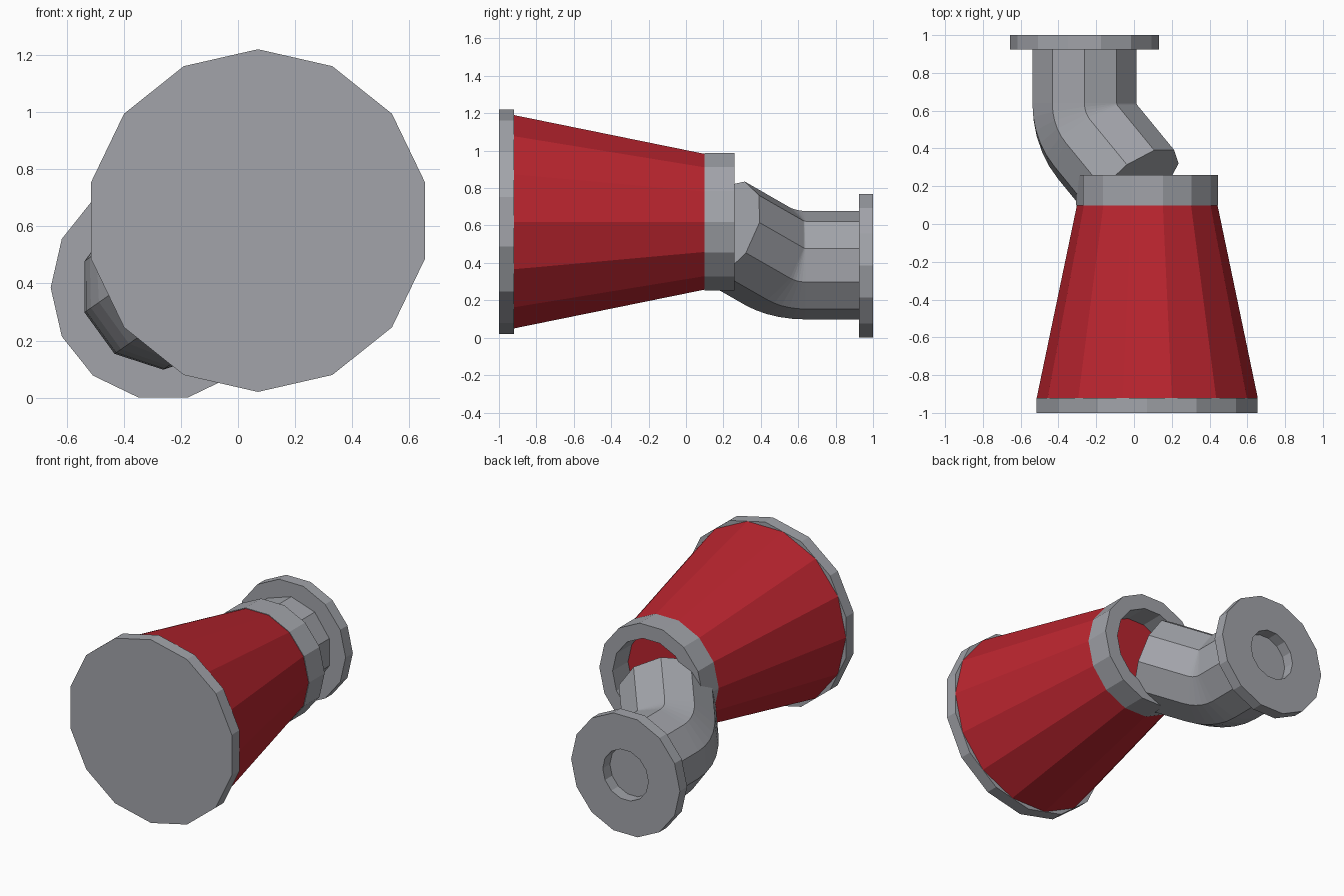
import bpy, bmesh, math
from mathutils import Vector

if "Cube" in bpy.data.objects:
    bpy.data.objects.remove(bpy.data.objects["Cube"])


def material(name, color):
    m = bpy.data.materials.new(name)
    m.diffuse_color = (*color, 1)
    m.use_nodes = True
    m.node_tree.nodes["Principled BSDF"].inputs["Base Color"].default_value = m.diffuse_color
    return m


GREY = material("steel grey", (0.36, 0.37, 0.40))
RED = material("signal red", (0.49, 0.018, 0.028))


def skin(name, rings, mat, closed=False):
    """Bridge successive rings of points; cap both ends or close the loop."""
    bm = bmesh.new()
    rows = [[bm.verts.new(p) for p in ring] for ring in rings]
    n = len(rows[0])
    pairs = list(zip(rows, rows[1:]))
    if closed:
        pairs.append((rows[-1], rows[0]))
    else:
        bm.faces.new(rows[0])
        bm.faces.new(rows[-1])
    for a, b in pairs:
        for i in range(n):
            j = (i + 1) % n
            bm.faces.new((a[i], a[j], b[j], b[i]))
    bmesh.ops.recalc_face_normals(bm, faces=bm.faces)
    me = bpy.data.meshes.new(name)
    bm.to_mesh(me)
    bm.free()
    me.materials.append(mat)
    ob = bpy.data.objects.new(name, me)
    bpy.context.collection.objects.link(ob)
    return ob


def lathe(name, cx, cz, profile, mat, start=0.0, closed=False, n=14):
    """Turn a (radius, y) profile around an axis parallel to y."""
    angles = [start + 2 * math.pi * i / n for i in range(n)]
    rings = [[(cx + r * math.cos(a), y, cz + r * math.sin(a)) for a in angles]
             for r, y in profile]
    return skin(name, rings, mat, closed)


# Body: solid end plate, red tapered shell, open collar
BX, BZ = 0.07, 0.62
lathe("end_plate", BX, BZ, [(0.60, -1.0), (0.60, -0.92)], GREY, start=math.pi / 2)
lathe("tapered_body", BX, BZ, [(0.585, -0.92), (0.372, 0.10)], RED)
lathe("collar", BX, BZ, [(0.376, 0.098), (0.376, 0.26), (0.28, 0.26), (0.28, 0.098)],
      GREY, closed=True)

# Back flange with a bore
PX, PZ = -0.262, 0.385
lathe("pipe_flange", PX, PZ, [(0.394, 0.925), (0.394, 1.0), (0.165, 1.0), (0.165, 0.925)],
      GREY, closed=True)

# Elbow pipe: straight run, 45 degree bend towards the collar, straight end
side = Vector((0.82, 0, 0.573)).normalized()   # bend direction
along = Vector((0, 1, 0))
cross = Vector((-side.z, 0, side.x))
BEND_Y, BEND_R, PIPE_R, END, SIDES = 0.64, 0.292, 0.29, 0.335, 10


def pipe_ring(center, turn):
    inner = side * math.cos(turn) + along * math.sin(turn)
    ring = []
    for i in range(SIDES):
        a = math.pi / 2 + 2 * math.pi * i / SIDES
        flat = Vector((math.cos(a), 0, math.sin(a))) * PIPE_R
        ring.append(center + inner * flat.dot(side) + cross * flat.dot(cross))
    return ring


rings = [pipe_ring(Vector((PX, 0.926, PZ + 0.003)), 0)]
STEPS = 5
for k in range(STEPS + 1):
    t = math.pi / 4 * k / STEPS
    c = Vector((PX, BEND_Y, PZ + 0.003))
    c += side * BEND_R * (1 - math.cos(t)) - along * BEND_R * math.sin(t)
    rings.append(pipe_ring(c, t))
forward = (side - along).normalized()
rings.append(pipe_ring(c + forward * END, math.pi / 4))
skin("elbow_pipe", rings, GREY)
